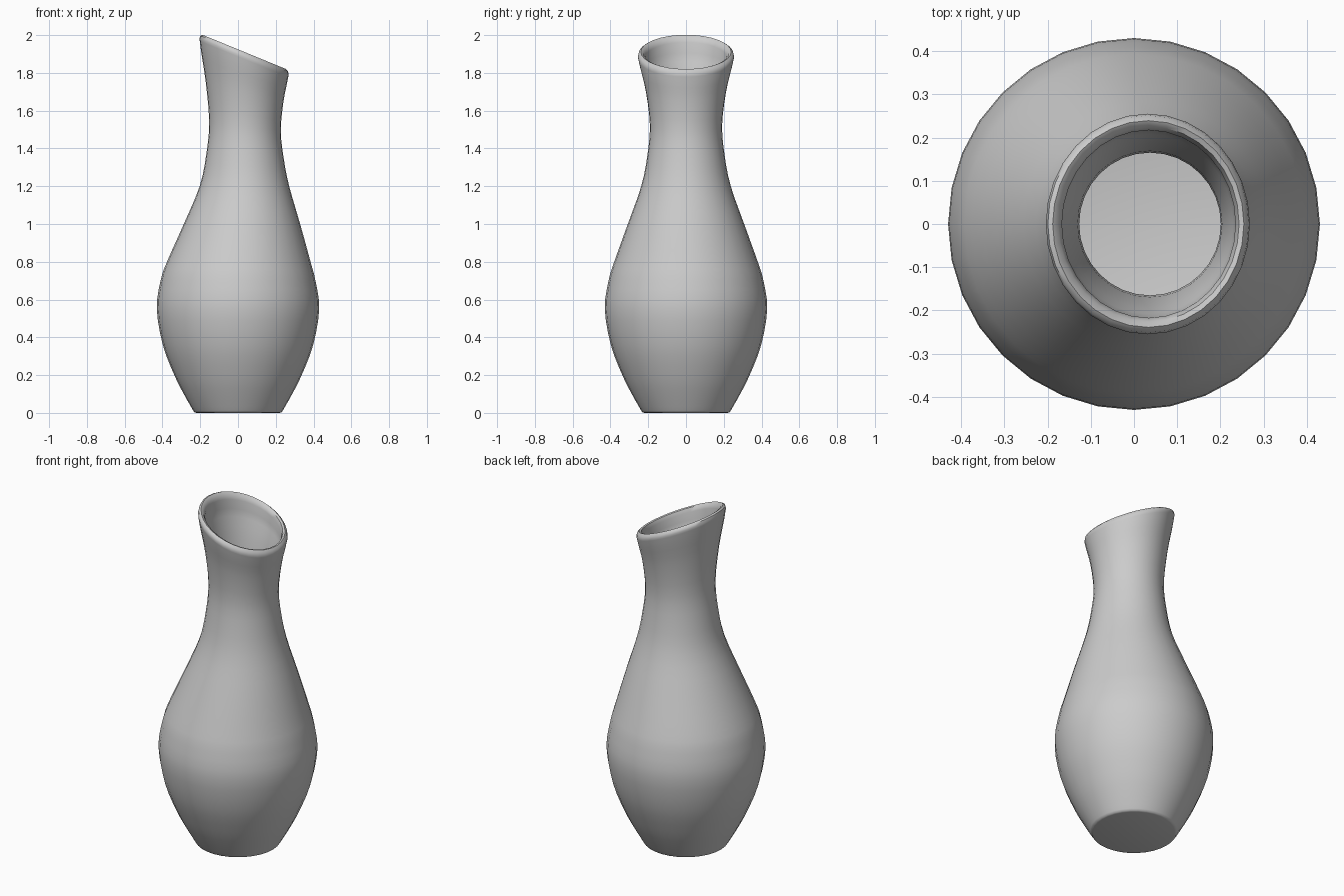
import bpy, bmesh
from math import sin, cos, pi, radians

if "Cube" in bpy.data.objects:
    bpy.data.objects.remove(bpy.data.objects["Cube"])

SIDES = 32
STEPS = 3

# Outer rings: height, radius, sideways shift of the centre, tilt in degrees
outer = [
    (0.012, 0.237, 0.0, 0), (0.10, 0.287, 0.0, 0), (0.20, 0.337, 0.0, 0),
    (0.36, 0.398, 0.0, 0), (0.55, 0.430, 0.0, 0), (0.70, 0.410, 0.0, 0),
    (0.80, 0.380, 0.004, 0), (1.00, 0.308, 0.021, 0), (1.20, 0.237, 0.034, 0),
    (1.36, 0.205, 0.037, 3), (1.52, 0.191, 0.037, 7), (1.70, 0.212, 0.035, 14),
    (1.83, 0.243, 0.032, 20.5), (1.885, 0.255, 0.032, 22.3),
]
# Rounded lip between the outer and inner walls
lip = [(1.902, 0.251, 0.033, 22.3), (1.911, 0.239, 0.033, 22.3),
       (1.905, 0.226, 0.034, 22.3), (1.88, 0.217, 0.034, 22.3)]


def catmull(p0, p1, p2, p3, t):
    return 0.5 * (2 * p1 + (p2 - p0) * t + (2 * p0 - 5 * p1 + 4 * p2 - p3) * t * t
                  + (3 * p1 - p0 - 3 * p2 + p3) * t ** 3)


def smooth(rows):
    result = []
    for i in range(len(rows) - 1):
        a, b, c, d = (rows[max(0, min(len(rows) - 1, i + k))] for k in (-1, 0, 1, 2))
        for s in range(STEPS):
            result.append(tuple(catmull(*q, s / STEPS) for q in zip(a, b, c, d)))
    return result + [rows[-1]]


wall = smooth(outer)
# Inner wall follows the outer wall at a constant thickness, down to the floor
inner = [(z, r - 0.026, x, t) for z, r, x, t in reversed(wall) if 0.06 < z < 1.84]
base = [(0.0, 0.22, 0, 0), (0.003, 0.231, 0, 0)]
floor = [(0.035, 0.225, 0, 0), (0.028, 0.20, 0, 0)]
rings = base + wall + lip + inner + floor

# Loft the tilted rings into one closed shell
bm = bmesh.new()
loops = []
for z, r, cx, tilt in rings:
    a = radians(tilt)
    loops.append([bm.verts.new((cx + r * cos(u) * cos(a), r * sin(u), z - r * cos(u) * sin(a)))
                  for u in (2 * pi * k / SIDES for k in range(SIDES))])
for low, high in zip(loops, loops[1:]):
    for k in range(SIDES):
        n = (k + 1) % SIDES
        bm.faces.new((low[k], low[n], high[n], high[k]))
# Underside and inside floor
bm.faces.new(list(reversed(loops[0])))
bm.faces.new(loops[-1])
bmesh.ops.recalc_face_normals(bm, faces=bm.faces)

mesh = bpy.data.meshes.new("vase")
bm.to_mesh(mesh)
bm.free()
vase = bpy.data.objects.new("vase", mesh)
bpy.context.collection.objects.link(vase)
bpy.context.view_layer.objects.active = vase
vase.select_set(True)
bpy.ops.object.shade_smooth_by_angle(angle=radians(50))
